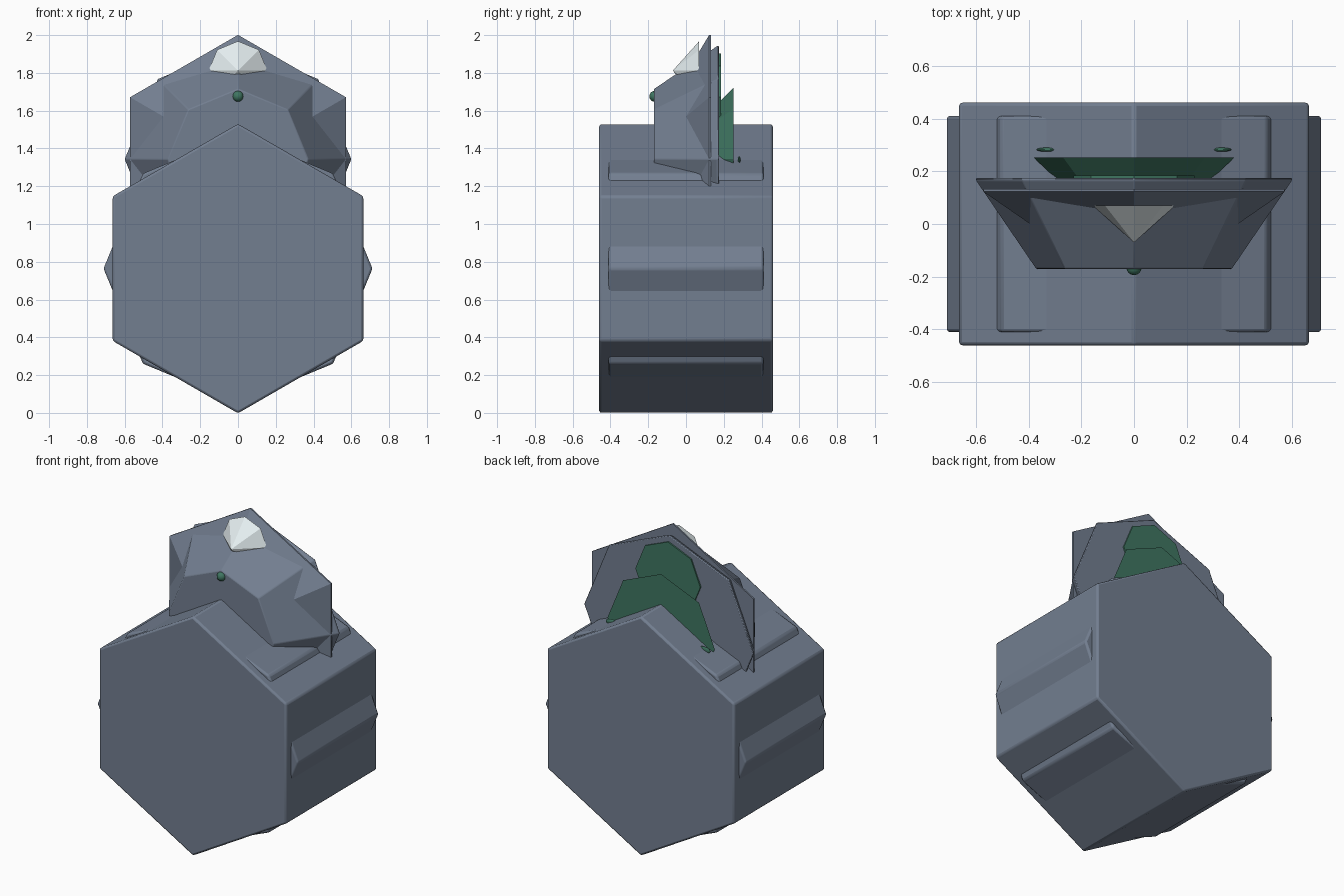
import bpy, bmesh, math

if "Cube" in bpy.data.objects:
    bpy.data.objects.remove(bpy.data.objects["Cube"])


def material(name, rgb):
    m = bpy.data.materials.new(name)
    m.diffuse_color = (*rgb, 1)
    m.use_nodes = True
    m.node_tree.nodes["Principled BSDF"].inputs["Base Color"].default_value = m.diffuse_color
    return m


slate = material("slate", (0.17, 0.21, 0.28))
green = material("green", (0.05, 0.18, 0.12))
white = material("pale", (0.8, 0.88, 0.9))


def finish(ob, mat):
    ob.data.materials.append(mat)
    bpy.ops.object.select_all(action='DESELECT')
    bpy.context.view_layer.objects.active = ob
    ob.select_set(True)
    bpy.ops.object.shade_smooth_by_angle(angle=math.radians(30))


def loft(name, sides, stations, cz, mat, bevel=0.0):
    """Polygon sections (y, radius) along y with a corner pointing up; radius 0 is a tip."""
    bm = bmesh.new()
    rings = []
    for y, r in stations:
        if r == 0:
            rings.append([bm.verts.new((0, y, cz))])
            continue
        rings.append([bm.verts.new((r * math.sin(2 * math.pi * i / sides), y,
                                    cz + r * math.cos(2 * math.pi * i / sides)))
                      for i in range(sides)])
    for a, b in zip(rings, rings[1:]):
        for i in range(sides):
            j = (i + 1) % sides
            if len(a) == 1:
                bm.faces.new((a[0], b[i], b[j]))
            else:
                bm.faces.new((a[i], a[j], b[j], b[i]))
    for ring in (rings[0], rings[-1]):
        if len(ring) > 1:
            bm.faces.new(ring)
    bmesh.ops.recalc_face_normals(bm, faces=bm.faces)
    me = bpy.data.meshes.new(name)
    bm.to_mesh(me)
    bm.free()
    ob = bpy.data.objects.new(name, me)
    bpy.context.collection.objects.link(ob)
    if bevel:
        mod = ob.modifiers.new("bevel", 'BEVEL')
        mod.width, mod.segments = bevel, 2
        mod.limit_method = 'ANGLE'
    finish(ob, mat)
    return ob


def ball(name, loc, scale, mat):
    bpy.ops.mesh.primitive_uv_sphere_add(segments=16, ring_count=10, radius=1, location=loc)
    ob = bpy.context.object
    ob.name, ob.scale = name, scale
    finish(ob, mat)


# Body: hexagonal block with an octagonal core poking out as ridges
loft("body", 6, [(-0.46, 0.766), (0.46, 0.766)], 0.764, slate, 0.012)
loft("body_ridges", 8, [(-0.41, 0.712), (0.41, 0.712)], 0.764, slate, 0.012)

# Head: octagonal frustum crossed with a steeper hexagonal hood
loft("head", 8, [(-0.17, 0.372), (0.165, 0.6), (0.175, 0.6)], 1.343, slate, 0.006)
loft("head_hood", 6, [(-0.15, 0.205), (0.123, 0.66), (0.133, 0.66)], 1.341, slate)

# Crest gem and nose on the front
loft("gem", 8, [(-0.07, 0), (0.07, 0.156)], 1.812, white)
ball("nose", (0, -0.165, 1.676), (0.029, 0.029, 0.029), green)

# Green panels on the back of the head
loft("upper_panel", 8, [(0.165, 0.23), (0.184, 0.23)], 1.673, green)
loft("lower_panel", 8, [(0.17, 0.295), (0.252, 0.38)], 1.343, green)
for side, label in ((-1, "left"), (1, "right")):
    ball("pad_" + label, (side * 0.328, 0.282, 1.338), (0.042, 0.008, 0.02), green)
